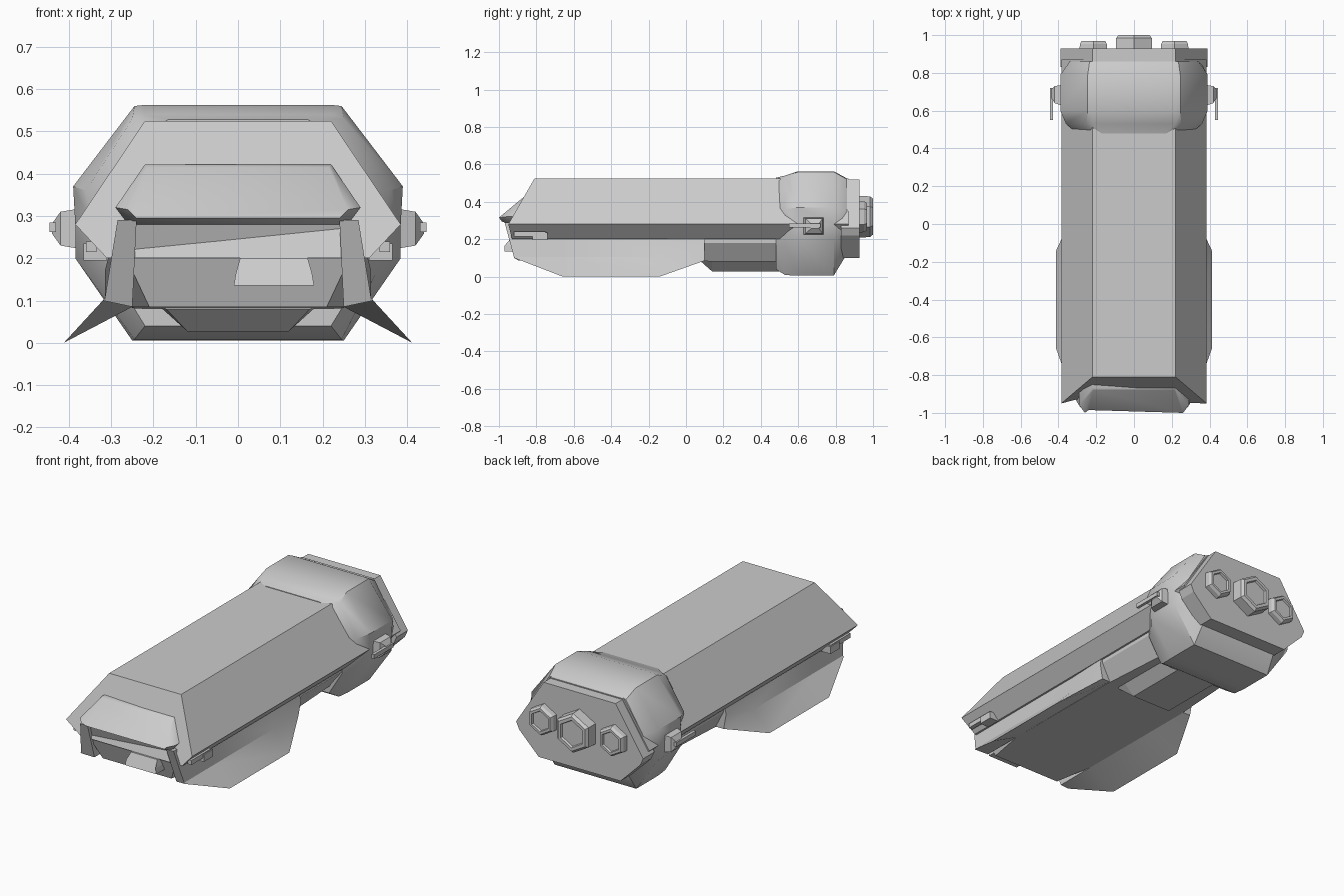
import bpy, bmesh, math

cube = bpy.data.objects.get("Cube")
if cube:
    bpy.data.objects.remove(cube, do_unlink=True)

grey = bpy.data.materials.new("hull_grey")
grey.use_nodes = True
grey.diffuse_color = (0.6, 0.6, 0.6, 1)
grey.node_tree.nodes["Principled BSDF"].inputs["Base Color"].default_value = (0.6, 0.6, 0.6, 1)


def loft(name, rings, smooth=0, mirror=False):
    """Skin equal-sized rings of points and cap both ends."""
    bm = bmesh.new()
    vs = [[bm.verts.new(p) for p in r] for r in rings]
    n = len(rings[0])
    for a, b in zip(vs, vs[1:]):
        for i in range(n):
            j = (i + 1) % n
            bm.faces.new((a[i], a[j], b[j], b[i]))
    bm.faces.new(vs[0])
    bm.faces.new(vs[-1])
    bmesh.ops.remove_doubles(bm, verts=bm.verts, dist=0.0005)
    if mirror:
        twin = bmesh.ops.duplicate(bm, geom=bm.verts[:] + bm.edges[:] + bm.faces[:])
        for v in twin["geom"]:
            if isinstance(v, bmesh.types.BMVert):
                v.co.x *= -1
    bmesh.ops.recalc_face_normals(bm, faces=bm.faces)
    mesh = bpy.data.meshes.new(name)
    bm.to_mesh(mesh)
    bm.free()
    obj = bpy.data.objects.new(name, mesh)
    bpy.context.collection.objects.link(obj)
    mesh.materials.append(grey)
    if smooth:
        bpy.ops.object.select_all(action='DESELECT')
        obj.select_set(True)
        bpy.context.view_layer.objects.active = obj
        bpy.ops.object.shade_smooth_by_angle(angle=math.radians(smooth))
    return obj


def sym(half):
    """Complete a half profile of (x, y, z) points across x = 0."""
    return half + [(-x, y, z) for x, y, z in reversed(half)]


def section(y, pts):
    return sym([(x, y, z) for x, z in pts])


def box(name, x, y, z, mirror=False):
    return loft(name, [[(x[0], v, z[0]), (x[1], v, z[0]), (x[1], v, z[1]), (x[0], v, z[1])]
                       for v in y], mirror=mirror)


# Long upper hull with a raked front
loft("upper_hull", [
    sym([(0.22, -0.81, 0.525), (0.385, -0.95, 0.28), (0.31, -0.93, 0.2)]),
    section(0.87, [(0.22, 0.525), (0.385, 0.28), (0.31, 0.2)])])

# Visor-like nose
loft("nose", [
    sym([(0.22, -0.8, 0.42), (0.29, -0.8, 0.32), (0.25, -0.8, 0.28)]),
    sym([(0.22, -0.87, 0.422), (0.29, -0.96, 0.32), (0.26, -0.95, 0.28)]),
    sym([(0.215, -0.88, 0.415), (0.26, -1.0, 0.315), (0.24, -0.985, 0.295)])], 40)

# Lower body between the side skirts
loft("belly", [
    sym([(0.25, -0.95, 0.29), (0.25, -0.91, 0.17), (0.21, -0.88, 0.085)]),
    section(-0.66, [(0.28, 0.29), (0.28, 0.17), (0.25, 0.085)]),
    section(0.08, [(0.3, 0.29), (0.3, 0.18), (0.25, 0.082)]),
    section(0.55, [(0.3, 0.29), (0.3, 0.18), (0.22, 0.08)])])

loft("keel", [
    section(0.08, [(0.19, 0.09), (0.17, 0.08)]),
    section(0.14, [(0.19, 0.09), (0.12, 0.027)]),
    section(0.55, [(0.19, 0.09), (0.12, 0.027)])])

# Side skirts flaring down into thin fins
stations = [(-0.92, 0.32, 0.1), (-0.66, 0.412, 0), (-0.14, 0.412, 0), (0.1, 0.3, 0.085)]
rings = []
for i, (y, tx, tz) in enumerate(stations):
    front = 0.05 if i == 0 else 0
    rings.append([(0.24, y - front, 0.29), (0.285, y - front, 0.29),
                  (0.315, y, 0.17 if i == 3 else 0.105),
                  (tx, y, tz), (0.25, y + front / 2, 0.085)])
loft("side_skirts", rings, 25, mirror=True)

# Swollen rear collar
loft("rear_collar", [
    section(0.48, [(0.165, 0.528), (0.22, 0.5), (0.3, 0.37), (0.3, 0.25), (0.3, 0.17), (0.22, 0.04)]),
    section(0.53, [(0.22, 0.54), (0.25, 0.53), (0.36, 0.36), (0.34, 0.27), (0.33, 0.17), (0.245, 0.008)]),
    section(0.6, [(0.22, 0.563), (0.245, 0.56), (0.39, 0.37), (0.385, 0.28), (0.385, 0.2), (0.25, 0.005)]),
    section(0.79, [(0.22, 0.563), (0.245, 0.56), (0.39, 0.37), (0.385, 0.28), (0.385, 0.2), (0.25, 0.005)]),
    section(0.86, [(0.22, 0.525), (0.235, 0.52), (0.34, 0.35), (0.35, 0.28), (0.33, 0.22), (0.24, 0.12)])], 35)

# Hexagonal engine block
hexagon = [(0.22, 0.52), (0.388, 0.26), (0.37, 0.22), (0.25, 0.1)]
loft("engine_block", [section(0.83, hexagon), section(0.928, hexagon)])


# Six-sided thrusters with a shallow recess
def thruster(name, x, radius, end):
    rings = []
    for y, s in [(0.92, 1), (end - 0.015, 0.97), (end, 0.85), (end, 0.68), (end - 0.012, 0.64)]:
        rings.append([(x + radius * s * math.sin(math.pi * k / 3), y,
                       0.32 + radius * s * math.cos(math.pi * k / 3)) for k in range(6)])
    loft(name, rings, 25)


thruster("main_thruster", 0, 0.112, 1.0)
thruster("left_thruster", 0.215, 0.085, 0.968)
thruster("right_thruster", -0.215, 0.085, 0.968)

# Side brackets with swept aerial rods
loft("aerial_brackets", [
    [(x, y0, 0.27 - h), (x, y1, 0.27 - h), (x, y1, 0.27 + h), (x, y0, 0.27 + h)]
    for x, y0, y1, h in [(0.36, 0.62, 0.74, 0.05), (0.42, 0.64, 0.73, 0.04), (0.44, 0.67, 0.71, 0.012)]],
    mirror=True)
box("aerial_rods", (0.43, 0.446), (0.55, 0.72), (0.262, 0.285), mirror=True)

# Small guns tucked under the front ledge
box("ledge_guns", (0.335, 0.36), (-0.92, -0.75), (0.215, 0.24), mirror=True)
box("gun_mounts", (0.31, 0.365), (-0.82, -0.74), (0.195, 0.235), mirror=True)

# Offset sensor tray below the nose
loft("sensor_tray", [
    [(-0.01, y, 0.135), (0.18, y, 0.135), (0.175, y, 0.165), (0.165, y + r, 0.2),
     (0.005, y + r, 0.2), (-0.005, y, 0.165)] for y, r in [(-0.97, 0.03), (-0.88, 0)]])
